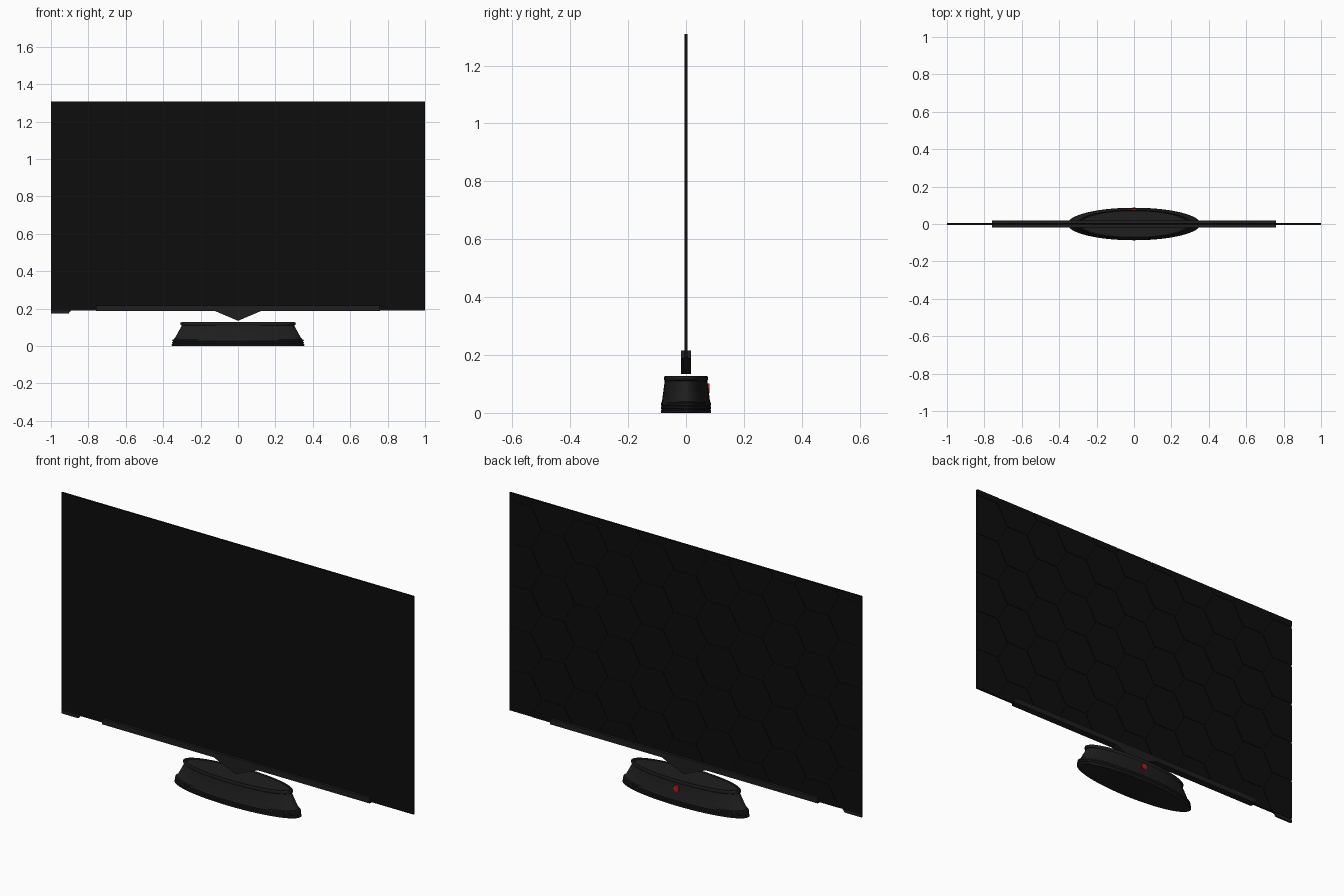
import bpy, bmesh, math
from mathutils import Vector

if "Cube" in bpy.data.objects:
    bpy.data.objects.remove(bpy.data.objects["Cube"])


def material(name, r, g, b):
    m = bpy.data.materials.new(name)
    m.diffuse_color = (r, g, b, 1)
    m.use_nodes = True
    m.node_tree.nodes["Principled BSDF"].inputs["Base Color"].default_value = m.diffuse_color
    return m


SCREEN = material("screen_black", 0.004, 0.004, 0.004)
BODY = material("body_charcoal", 0.013, 0.013, 0.013)
RED = material("button_red", 0.5, 0.01, 0.01)


def finish(name, bm, mat, smooth=False):
    bmesh.ops.recalc_face_normals(bm, faces=bm.faces)
    me = bpy.data.meshes.new(name)
    bm.to_mesh(me)
    bm.free()
    ob = bpy.data.objects.new(name, me)
    bpy.context.collection.objects.link(ob)
    me.materials.append(mat)
    if smooth:
        bpy.ops.object.select_all(action='DESELECT')
        bpy.context.view_layer.objects.active = ob
        ob.select_set(True)
        bpy.ops.object.shade_smooth_by_angle(angle=math.radians(35))
    return ob


def add_prism(bm, outline, y0, y1):
    """Extrude an (x, z) outline from y0 to y1."""
    a = [bm.verts.new((x, y0, z)) for x, z in outline]
    b = [bm.verts.new((x, y1, z)) for x, z in outline]
    n = len(outline)
    bm.faces.new(a)
    bm.faces.new(b[::-1])
    for i in range(n):
        bm.faces.new((a[i], b[i], b[(i + 1) % n], a[(i + 1) % n]))


def prism(name, outline, y0, y1, mat):
    bm = bmesh.new()
    add_prism(bm, outline, y0, y1)
    return finish(name, bm, mat)


def rect(x0, x1, z0, z1):
    return [(x0, z0), (x1, z0), (x1, z1), (x0, z1)]


# Screen panel
X, Z0, Z1 = 1.0, 0.19, 1.308
prism("screen_panel", rect(-X, X, Z0, Z1), -0.005, 0.003, SCREEN)

# Hexagonal tiles on the back, trimmed to the panel outline
bm = bmesh.new()
R = 0.125
step_x, step_z = 1.5 * R, math.sqrt(3) * R
for i in range(-6, 7):
    for j in range(-1, 7):
        cx, cz = i * step_x, Z0 + (j + 0.5 * (i % 2)) * step_z
        add_prism(bm, [(cx + (R - 0.004) * math.cos(k * math.pi / 3),
                        cz + (R - 0.004) * math.sin(k * math.pi / 3))
                       for k in range(6)], 0.003, 0.005)
for co, no in (((X, 0, 0), (1, 0, 0)), ((-X, 0, 0), (-1, 0, 0)),
               ((0, 0, Z1), (0, 0, 1)), ((0, 0, Z0), (0, 0, -1))):
    geom = bm.verts[:] + bm.edges[:] + bm.faces[:]
    cut = bmesh.ops.bisect_plane(bm, geom=geom, plane_co=co, plane_no=no, clear_outer=True)
    edges = [e for e in cut["geom_cut"] if isinstance(e, bmesh.types.BMEdge)]
    bmesh.ops.holes_fill(bm, edges=edges)
finish("back_hex_tiles", bm, SCREEN)

# Lower bar, central wedge and corner tab
prism("lower_bar", rect(-0.76, 0.76, 0.188, 0.216), -0.018, 0.018, BODY)
prism("neck_wedge", [(-0.13, 0.19), (0, 0.135), (0.13, 0.19)], -0.018, 0.018, BODY)
prism("corner_tab", [(-X, 0.192), (-X, 0.175), (-0.905, 0.175), (-0.89, 0.192)],
      -0.005, 0.005, BODY)

# Oval base: (radius, height) profile swept around an ellipse
profile = [(0.350, 0.0), (0.355, 0.003), (0.355, 0.009), (0.348, 0.011),
           (0.348, 0.013), (0.354, 0.015), (0.354, 0.021), (0.346, 0.023),
           (0.346, 0.025), (0.352, 0.027), (0.351, 0.033), (0.343, 0.036),
           (0.343, 0.039), (0.337, 0.043), (0.300, 0.110), (0.307, 0.113),
           (0.309, 0.119), (0.306, 0.125), (0.300, 0.128), (0.292, 0.126),
           (0.289, 0.122)]
SEG, ASPECT = 64, 0.245
bm = bmesh.new()
rings = []
for r, z in profile:
    rings.append([bm.verts.new((r * math.cos(2 * math.pi * k / SEG),
                                r * ASPECT * math.sin(2 * math.pi * k / SEG), z))
                  for k in range(SEG)])
for a, b in zip(rings, rings[1:]):
    for k in range(SEG):
        n = (k + 1) % SEG
        bm.faces.new((a[k], a[n], b[n], b[k]))
bm.faces.new(rings[0][::-1])
bm.faces.new(rings[-1])
finish("oval_base", bm, BODY, True)

# Round red button on the back of the base
prism("red_button", [(0.016 * math.cos(k * math.pi / 12),
                      0.085 + 0.016 * math.sin(k * math.pi / 12)) for k in range(24)],
      0.068, 0.082, RED)
